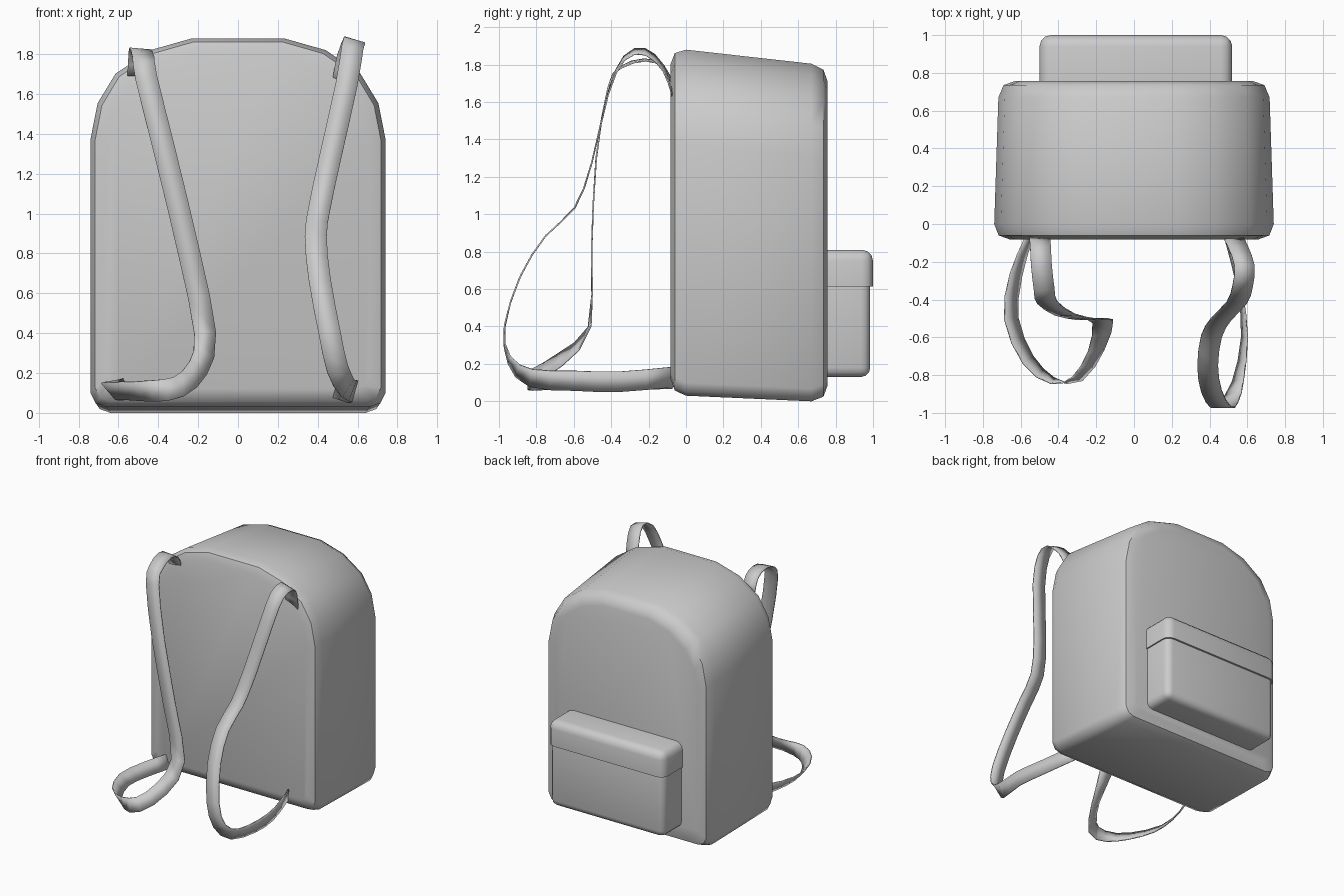
import bpy, bmesh
from math import cos, sin, radians
from mathutils import Vector

if "Cube" in bpy.data.objects:
    bpy.data.objects.remove(bpy.data.objects["Cube"])


def finish(name, bm, angle=45):
    bmesh.ops.recalc_face_normals(bm, faces=bm.faces)
    me = bpy.data.meshes.new(name)
    bm.to_mesh(me)
    bm.free()
    ob = bpy.data.objects.new(name, me)
    bpy.context.collection.objects.link(ob)
    bpy.ops.object.select_all(action='DESELECT')
    bpy.context.view_layer.objects.active = ob
    ob.select_set(True)
    bpy.ops.object.shade_smooth_by_angle(angle=radians(angle))
    return ob


# Main bag: arched profile lofted front to back with rounded rims
half = [(0.66, 0.0), (0.715, 0.02), (0.74, 0.07), (0.74, 1.36), (0.705, 1.54),
        (0.615, 1.69), (0.44, 1.81), (0.23, 1.87)]
profile = half + [(-x, z) for x, z in reversed(half)]
bm = bmesh.new()
rings = []
for y, inset in [(-0.082, 0.085), (-0.06, 0.025), (0.0, 0.0),
                 (0.67, 0.0), (0.735, 0.025), (0.757, 0.085)]:
    t = y / 0.67
    w = 0.74 - 0.022 * t - inset
    lo, hi = 0.03 * (1 - t) + inset, 1.88 - 0.075 * t - inset
    if y > 0.67:
        lo = inset
    rings.append([bm.verts.new((x / 0.74 * w, y, lo + z / 1.87 * (hi - lo)))
                  for x, z in profile])
n = len(profile)
for a, b in zip(rings, rings[1:]):
    for i in range(n):
        j = (i + 1) % n
        bm.faces.new((a[i], a[j], b[j], b[i]))
bm.faces.new(rings[0])
bm.faces.new(rings[-1])
finish("bag_body", bm)


# Boxes with rounded edges, except those touching an open side
def rounded_box(name, lo, hi, radius, keep_bottom_sharp=False):
    bm = bmesh.new()
    bmesh.ops.create_cube(bm, size=1)
    for v in bm.verts:
        v.co = [lo[i] + (v.co[i] + 0.5) * (hi[i] - lo[i]) for i in range(3)]

    def sharp(e):
        p, q = (v.co for v in e.verts)
        on_bag = max(p.y, q.y) < lo[1] + 1e-4
        below = max(p.z, q.z) < lo[2] + 1e-4
        return on_bag or (keep_bottom_sharp and below)
    bmesh.ops.bevel(bm, geom=[e for e in bm.edges if not sharp(e)], offset=radius,
                    segments=3, profile=0.5, affect='EDGES', clamp_overlap=True)
    return finish(name, bm)


rounded_box("pocket", (-0.49, 0.74, 0.13), (0.51, 0.985, 0.79), 0.05)
rounded_box("pocket_flap", (-0.50, 0.74, 0.615), (0.52, 1.0, 0.81), 0.06, True)


# Straps: ribbon along smooth path points (x, y, z, width angle in the xz plane)
def strap(name, pts, width=0.11, steps=2):
    P = [Vector(p) for p in pts]
    P = [2 * P[0] - P[1]] + P + [2 * P[-1] - P[-2]]
    path = []
    for a, b, c, d in zip(P, P[1:], P[2:], P[3:]):
        for k in range(steps):
            t = k / steps
            path.append(0.5 * (2 * b + (c - a) * t + (2 * a - 5 * b + 4 * c - d) * t * t
                               + (3 * b - a - 3 * c + d) * t ** 3))
    path.append(P[-2])
    bm = bmesh.new()
    pairs = []
    for i, p in enumerate(path):
        tangent = (path[min(i + 1, len(path) - 1)] - path[max(i - 1, 0)]).to_3d().normalized()
        a = radians(p[3])
        side = Vector((cos(a), 0, sin(a)))
        side = (side - tangent * side.dot(tangent)).normalized() * width / 2
        pairs.append([bm.verts.new(p.to_3d() + side * s) for s in (-1, 1)])
    for (a, b), (c, d) in zip(pairs, pairs[1:]):
        bm.faces.new((a, b, d, c))
    ob = finish(name, bm)
    mod = ob.modifiers.new("thickness", 'SOLIDIFY')
    mod.thickness = 0.008
    mod.offset = 0


strap("left_strap", [
    (-0.50, -0.07, 1.69, -5), (-0.495, -0.12, 1.79, -5), (-0.49, -0.22, 1.825, -5),
    (-0.475, -0.35, 1.785, -5), (-0.46, -0.415, 1.68, 0), (-0.365, -0.48, 1.3, 0),
    (-0.245, -0.505, 0.8, 0), (-0.165, -0.515, 0.40, -20), (-0.20, -0.67, 0.225, -45),
    (-0.30, -0.82, 0.13, -49), (-0.43, -0.83, 0.11, -49), (-0.56, -0.72, 0.11, -49),
    (-0.65, -0.50, 0.11, -49), (-0.625, -0.27, 0.11, -55), (-0.555, -0.07, 0.12, -70)])
strap("right_strap", [
    (0.525, -0.07, 1.64, -17), (0.55, -0.12, 1.78, -17), (0.585, -0.22, 1.87, -17),
    (0.575, -0.33, 1.835, -12), (0.545, -0.415, 1.65, -5), (0.46, -0.505, 1.27, 0),
    (0.41, -0.595, 1.035, 0), (0.39, -0.75, 0.885, 0), (0.41, -0.885, 0.67, 0),
    (0.46, -0.97, 0.40, 5), (0.50, -0.945, 0.22, 30), (0.55, -0.83, 0.125, 60),
    (0.585, -0.60, 0.11, 74), (0.56, -0.35, 0.105, 80), (0.49, -0.07, 0.13, 80)])
